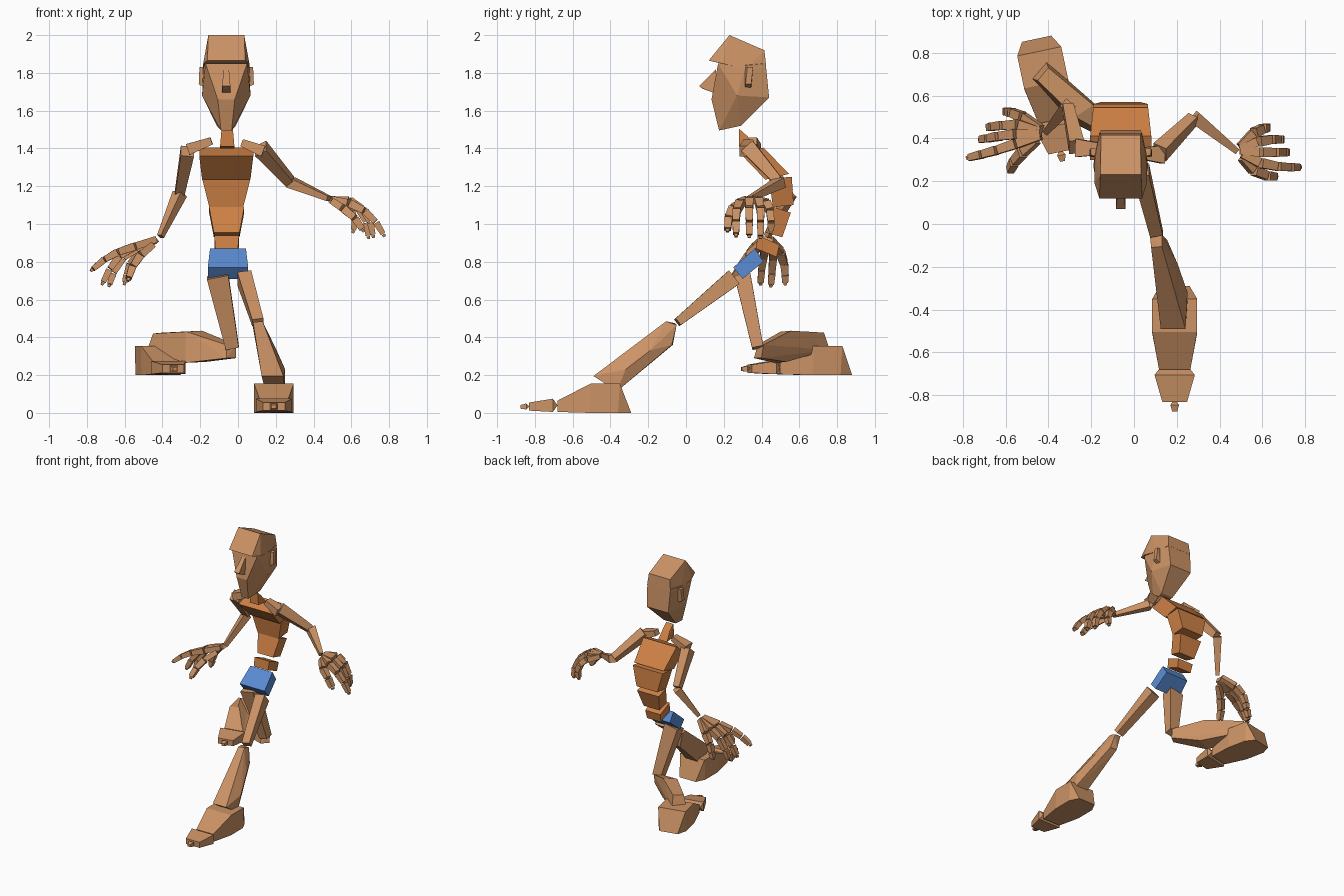
import bpy, bmesh, math
from mathutils import Vector, Matrix


def material(name, rgb):
    m = bpy.data.materials.new(name)
    m.diffuse_color = (*rgb, 1)
    return m


SKIN = material("skin", (0.60, 0.29, 0.13))
TORSO = material("torso", (0.62, 0.22, 0.06))
BLUE = material("blue", (0.10, 0.26, 0.65))


def hull(name, pts, mat=SKIN, xf=None):
    """Flat-faced convex block around a few corner points."""
    bm = bmesh.new()
    for p in pts:
        bm.verts.new(xf @ Vector(p) if xf else p)
    res = bmesh.ops.convex_hull(bm, input=bm.verts[:])
    loose = [v for v in bm.verts if not v.link_faces]
    bmesh.ops.delete(bm, geom=loose, context='VERTS')
    bmesh.ops.dissolve_limit(bm, angle_limit=0.03, verts=bm.verts[:], edges=bm.edges[:])
    bmesh.ops.recalc_face_normals(bm, faces=bm.faces[:])
    me = bpy.data.meshes.new(name)
    bm.to_mesh(me)
    bm.free()
    me.materials.append(mat)
    ob = bpy.data.objects.new(name, me)
    bpy.context.collection.objects.link(ob)
    return ob


def seg(name, p0, p1, s0, s1, hint=(1, 0, 0)):
    """Tapered four-sided bone; s = (width along hint, depth)."""
    p0, p1 = Vector(p0), Vector(p1)
    d = (p1 - p0).normalized()
    w = Vector(hint)
    w = (w - d * w.dot(d)).normalized()
    n = d.cross(w)
    pts = [p + w * (i * s[0] / 2) + n * (j * s[1] / 2)
           for p, s in ((p0, s0), (p1, s1)) for i in (-1, 1) for j in (-1, 1)]
    return hull(name, pts)


def slab(name, cx, hw_bottom, hw_top, profile, mat=TORSO):
    """Torso block: side profile (front-bottom, back-bottom, back-top, front-top)."""
    pts = []
    for (y, z), hw in zip(profile, (hw_bottom, hw_bottom, hw_top, hw_top)):
        pts += [(cx - hw, y, z), (cx + hw, y, z)]
    hull(name, pts, mat)


def pairs(cx, rows):
    return [(cx + s * hw, y, z) for hw, y, z in rows for s in (-1, 1)]


# Torso
slab("pelvis", -0.053, 0.107, 0.095, [(.25, .77), (.30, .71), (.41, .80), (.365, .87)], BLUE)
slab("abdomen", -0.06, 0.06, 0.065, [(.37, .87), (.48, .825), (.495, .89), (.38, .94)])
slab("belly", -0.06, 0.068, 0.093, [(.42, .955), (.51, .93), (.555, 1.06), (.465, 1.09)])
slab("ribs", -0.062, 0.09, 0.128, [(.46, 1.09), (.57, 1.10), (.56, 1.25), (.44, 1.24)])
slab("chest", -0.062, 0.128, 0.143, [(.42, 1.235), (.545, 1.265), (.41, 1.405), (.30, 1.36)])
slab("neck", -0.057, 0.038, 0.03, [(.28, 1.41), (.37, 1.40), (.325, 1.465), (.28, 1.505)])

# Head
HX = -0.062
hull("skull_cap", pairs(HX, [(.095, .23, 2.0), (.092, .415, 1.92), (.10, .12, 1.865), (.122, .19, 1.85),
                             (.122, .32, 1.82), (.10, .425, 1.83)]))
hull("face", pairs(HX, [(.11, .17, 1.85), (.122, .32, 1.84), (.10, .422, 1.85), (.045, .135, 1.66),
                        (.128, .27, 1.68), (.092, .44, 1.67), (.05, .29, 1.52), (.028, .175, 1.495)]))
hull("nose", pairs(HX, [(.014, .16, 1.82), (.022, .07, 1.73), (.024, .16, 1.69), (.02, .09, 1.715)]))
for s, n in ((-1, "right"), (1, "left")):
    hull(n + "_ear", [(HX + s * x, y, z) for x, y, z in
                      [(.11, .31, 1.83), (.11, .35, 1.83), (.11, .31, 1.72), (.11, .345, 1.72),
                       (.142, .325, 1.83), (.14, .355, 1.83), (.146, .315, 1.74), (.146, .345, 1.74)]])

# Arms
ARMS = {
    "left": ((.02, .33, 1.43), (.135, .325, 1.385), (.12, .335, 1.40), (.275, .49, 1.225),
             (.28, .50, 1.22), (.48, .34, 1.135)),
    "right": ((-.14, .35, 1.44), (-.265, .355, 1.395), (-.268, .36, 1.385), (-.308, .545, 1.17),
              (-.308, .55, 1.16), (-.41, .43, .935)),
}
for n, (c0, c1, u0, u1, f0, f1) in ARMS.items():
    seg(n + "_collar", c0, c1, (.05, .04), (.085, .06), (0, 1, 0))
    seg(n + "_upper_arm", u0, u1, (.07, .08), (.05, .05))
    seg(n + "_forearm", f0, f1, (.055, .06), (.028, .028), (0, 0, 1))

# Hands: each finger is a path of joints starting near the wrist
HANDS = {
    "left": {
        "thumb": [(.50, .31, 1.12), (.56, .25, 1.08), (.62, .225, 1.03), (.66, .22, .97)],
        "index_finger": [(.50, .325, 1.13), (.59, .285, 1.11), (.67, .268, 1.07), (.73, .265, 1.01), (.77, .265, .945)],
        "middle_finger": [(.49, .34, 1.13), (.59, .335, 1.125), (.66, .335, 1.08), (.70, .335, 1.01), (.715, .335, .94)],
        "ring_finger": [(.49, .35, 1.13), (.58, .385, 1.125), (.64, .395, 1.08), (.68, .395, 1.01), (.69, .395, .935)],
        "little_finger": [(.49, .36, 1.13), (.56, .425, 1.11), (.60, .445, 1.07), (.62, .45, 1.01), (.61, .45, .965)],
    },
    "right": {
        "thumb": [(-.45, .39, .89), (-.52, .335, .83), (-.56, .29, .77), (-.58, .25, .71)],
        "index_finger": [(-.43, .41, .92), (-.55, .375, .88), (-.64, .345, .85), (-.71, .325, .81), (-.77, .31, .76)],
        "middle_finger": [(-.43, .425, .92), (-.55, .42, .88), (-.63, .41, .83), (-.68, .40, .76), (-.715, .395, .69)],
        "ring_finger": [(-.43, .435, .92), (-.54, .465, .87), (-.61, .46, .82), (-.66, .455, .74), (-.68, .45, .68)],
        "little_finger": [(-.43, .445, .92), (-.52, .50, .85), (-.57, .52, .79), (-.59, .525, .73), (-.60, .525, .69)],
    },
}
for n, fingers in HANDS.items():
    for f, path in fingers.items():
        last = len(path) - 2
        for k in range(last + 1):
            a, b = Vector(path[k]), Vector(path[k + 1])
            w = .05 - .004 * k
            start = (.03, .035) if k == 0 else (w, w * .95)
            seg(f"{n}_{f}_{k + 1}", a.lerp(b, .04), a.lerp(b, .95), start, (w - .006, w - .01), (0, 1, 0))
        tip = (Vector(path[-1]) - Vector(path[-2])).normalized() * .014
        seg(f"{n}_{f}_tip", path[-1], Vector(path[-1]) + tip, (.022, .02), (.014, .014), (0, 1, 0))

# Legs
seg("left_thigh", (.033, .25, .715), (.105, -.045, .48), (.075, .09), (.06, .045))
seg("right_thigh", (-.108, .30, .725), (-.03, .38, .345), (.115, .085), (.07, .06))
hull("left_shin", [(.075, -.06, .475), (.13, -.05, .465), (.08, -.11, .48), (.13, -.105, .485),
                   (.10, -.07, .36), (.155, -.075, .36), (.205, -.19, .33),
                   (.125, -.49, .195), (.24, -.49, .195), (.145, -.365, .115), (.25, -.365, .115),
                   (.25, -.32, .23)])
hull("right_shin", [(-.06, .36, .29), (-.01, .40, .29), (-.06, .38, .36), (-.01, .41, .36),
                    (-.275, .50, .43), (-.19, .555, .435), (-.40, .73, .425), (-.45, .67, .42),
                    (-.41, .76, .335), (-.48, .68, .335), (-.28, .47, .265), (-.17, .53, .27)])

# Feet: same shape, heel at the local origin, toes along -y
FEET = {"left": Matrix.Translation((.19, -.29, 0)),
        "right": Matrix.Translation((-.455, .865, .2)) @ Matrix.Rotation(math.radians(12), 4, 'Z')}
for n, xf in FEET.items():
    hull(n + "_foot", pairs(0, [(.07, 0, 0), (.105, -.06, .155), (.105, -.215, .155), (.105, -.07, 0),
                                (.105, -.22, 0), (.073, -.39, .065), (.073, -.39, .005)]), SKIN, xf)
    hull(n + "_toes", pairs(0, [(.075, -.39, .04), (.094, -.415, .075), (.094, -.415, .005),
                                (.058, -.54, .055), (.058, -.54, .012)]), SKIN, xf)
    hull(n + "_toe_tip", pairs(0, [(.01, -.54, .035), (.02, -.555, .05), (.02, -.555, .018),
                                   (.012, -.585, .042), (.012, -.585, .022)]), SKIN, xf)
